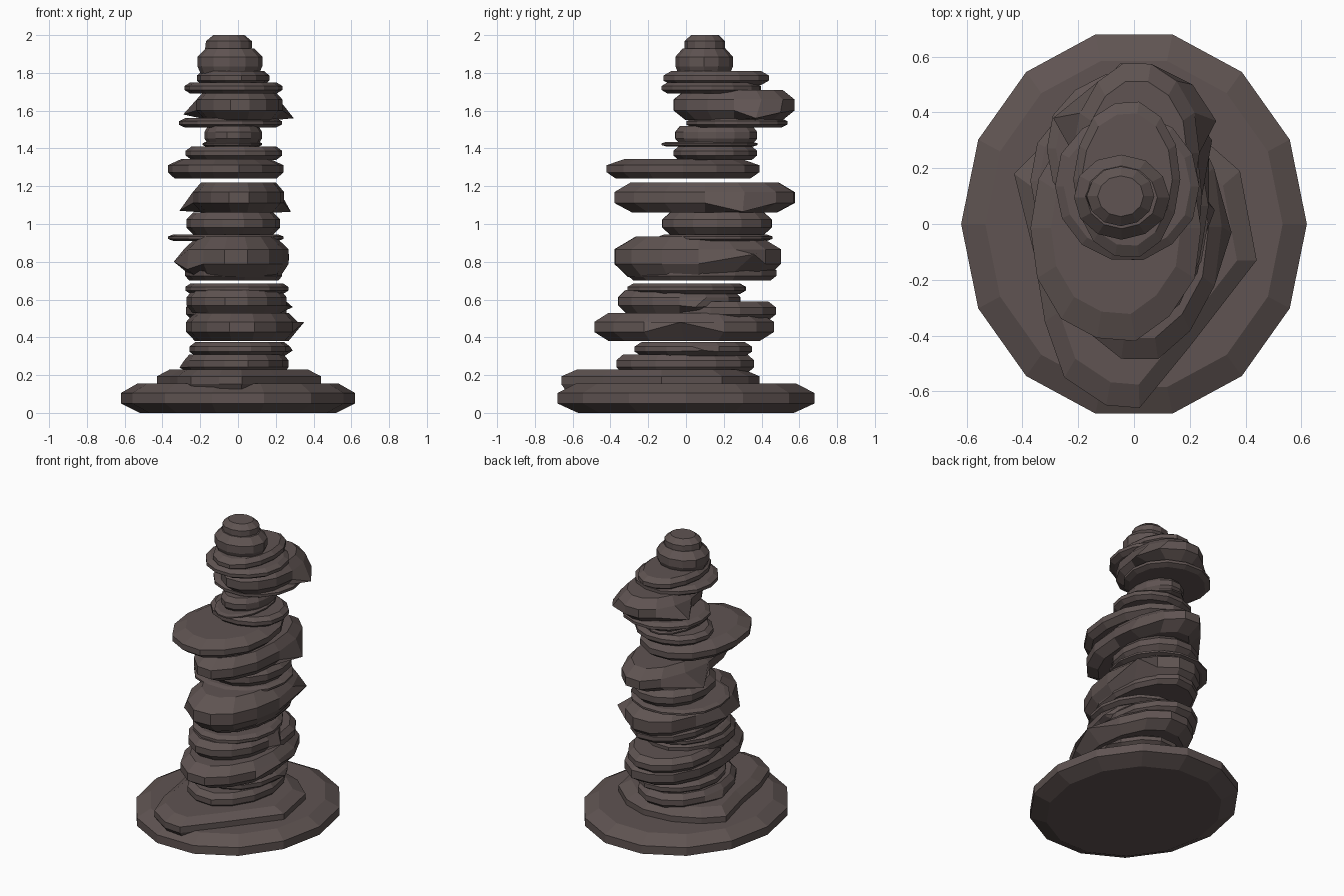
import bpy, bmesh, math, random

if "Cube" in bpy.data.objects:
    bpy.data.objects.remove(bpy.data.objects["Cube"])

random.seed(4)
mat = bpy.data.materials.new("dark_rock")
mat.diffuse_color = (0.115, 0.088, 0.084, 1)
mat.use_nodes = True
mat.node_tree.nodes["Principled BSDF"].inputs["Base Color"].default_value = mat.diffuse_color


def slab(name, xr, yr, zr, inset=0.85, top=None, spikes=(), sides=14, outline=None, wobble=0.03):
    """Bevel-edged stone: four rings; spikes pull single corners of the rim out."""
    cx, cy = sum(xr) / 2, sum(yr) / 2
    rx, ry = (xr[1] - xr[0]) / 2, (yr[1] - yr[0]) / 2
    if outline is None:
        outline = []
        for i in range(sides):
            a = 2 * math.pi * i / sides
            k = 1 - random.uniform(0, wobble)
            outline.append((cx + rx * k * math.cos(a), cy + ry * k * math.sin(a) / math.cos(math.pi / 2 / sides * 2)
                            if sides % 4 else cy + ry * k * math.sin(a)))
    n = len(outline)
    h = zr[1] - zr[0]
    top = top or inset
    bm = bmesh.new()
    rings = []
    for s, t in ((inset, 0), (1, 0.32), (1, 0.68), (top, 1)):
        rings.append([bm.verts.new((cx + (x - cx) * s, cy + (y - cy) * s, zr[0] + h * t))
                      for x, y in outline])
    for px, py, pz in spikes:
        v = min(rings[1], key=lambda v: (v.co.x - px) ** 2 + (v.co.y - py) ** 2)
        v.co = (px, py, pz)
    for a, b in zip(rings, rings[1:]):
        for i in range(n):
            j = (i + 1) % n
            bm.faces.new((a[i], a[j], b[j], b[i]))
    bm.faces.new(rings[0][::-1])
    bm.faces.new(rings[-1])
    me = bpy.data.meshes.new(name)
    bm.to_mesh(me)
    bm.free()
    me.materials.append(mat)
    bpy.context.collection.objects.link(bpy.data.objects.new(name, me))


# Wide base disc and the angular ledge on it
slab("base_disc", (-.62, .62), (-.68, .68), (0, .155), .84, .86, wobble=0)
slab("base_ledge", (-.44, .44), (-.66, .39), (.115, .23), .95, .84,
     outline=[(.44, -.13), (.38, .19), (.22, .33), (.05, .39), (-.15, .37), (-.32, .29), (-.43, .18),
              (-.36, -.1), (-.32, -.35), (-.25, -.55), (-.1, -.65), (.02, -.66), (.2, -.44)])

# Lower stack
slab("lower_stone_1", (-.29, .27), (-.37, .37), (.21, .31), .9, spikes=[(-.31, .05, .24)])
slab("lower_stone_2", (-.26, .28), (-.28, .35), (.3, .375), .88, spikes=[(.29, .1, .33)])
slab("lower_stone_3", (-.28, .32), (-.49, .47), (.38, .53), .84, spikes=[(.35, -.03, .48)])
slab("lower_stone_4", (-.28, .26), (-.22, .48), (.49, .59), .88)
slab("lower_stone_5", (-.28, .26), (-.36, .29), (.53, .65), .88, spikes=[(.29, .05, .56)])
slab("lower_stone_6", (-.28, .27), (-.31, .32), (.63, .685), .9)

# Middle stack
slab("middle_stone_1", (-.28, .24), (-.31, .48), (.7, .78), .92)
slab("middle_stone_2", (-.29, .27), (-.38, .51), (.72, .935), .84, .74,
     spikes=[(-.34, .05, .8), (.27, .36, .84), (-.27, -.2, .76)])
slab("middle_stone_3", (-.38, .25), (-.15, .46), (.91, .945), .9)
slab("middle_stone_4", (-.28, .23), (-.13, .46), (.945, 1.06), .86)
slab("middle_stone_5", (-.24, .25), (-.38, .58), (1.06, 1.22), .8, .82,
     spikes=[(.28, .3, 1.065), (-.31, .25, 1.07)])
slab("overhanging_plate", (-.38, .25), (-.42, .39), (1.24, 1.345), .88, .76)
slab("middle_stone_6", (-.28, .24), (-.07, .38), (1.34, 1.41), .88)

# Neck and upper stack
slab("neck_plate", (-.19, .13), (-.13, .38), (1.41, 1.435), .9)
slab("neck_stone", (-.18, .13), (-.06, .38), (1.42, 1.52), .88)
slab("upper_stone_1", (-.32, .24), (0, .54), (1.51, 1.56), .88)
slab("upper_stone_2", (-.22, .24), (-.07, .58), (1.55, 1.71), .8, .8,
     spikes=[(.295, .37, 1.56), (-.29, .38, 1.58), (.21, .5, 1.59)])
slab("upper_stone_3", (-.29, .24), (-.13, .4), (1.69, 1.75), .88)
slab("upper_stone_4", (-.22, .17), (-.12, .44), (1.735, 1.81), .85)

# Rounded cap stones
slab("cap_stone_lower", (-.22, .13), (-.06, .25), (1.79, 1.93), .88, .74, sides=12)
slab("cap_stone_upper", (-.17, .075), (-.01, .21), (1.9, 2.0), .96, .68, sides=12,
     spikes=[(-.175, .1, 1.92)])
